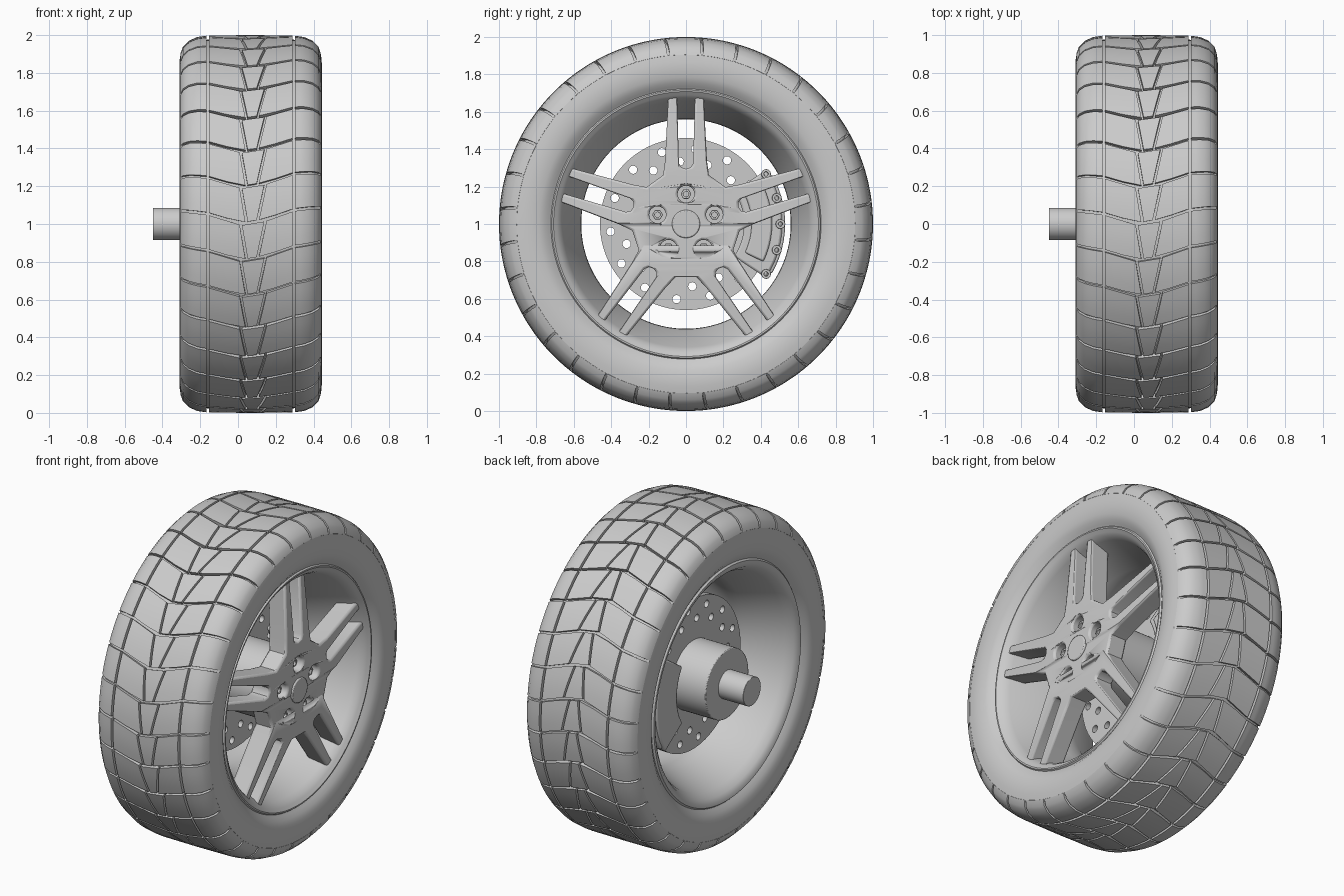
import bpy, bmesh, math
from math import sin, cos, pi, tau

if "Cube" in bpy.data.objects:
    bpy.data.objects.remove(bpy.data.objects["Cube"])

C = 0.067      # middle of the tyre along the axle (x axis)
PITCHES = 32   # tread repeats

def finish(name, mesh, angle=35):
    """Link a mesh as an object with clean normals and smooth shading."""
    bm = bmesh.new()
    bm.from_mesh(mesh)
    bmesh.ops.remove_doubles(bm, verts=bm.verts, dist=1e-5)
    bmesh.ops.recalc_face_normals(bm, faces=bm.faces)
    bm.to_mesh(mesh)
    bm.free()
    ob = bpy.data.objects.new(name, mesh)
    bpy.context.collection.objects.link(ob)
    bpy.ops.object.select_all(action='DESELECT')
    bpy.context.view_layer.objects.active = ob
    ob.select_set(True)
    bpy.ops.object.shade_smooth_by_angle(angle=math.radians(angle))
    return ob

def polar(x, r, t):
    return (x, -r * cos(t), 1 + r * sin(t))

def lathe(name, profile, n=128):
    """Revolve a closed (x, radius) profile about the axle."""
    m = len(profile)
    verts = [polar(x, r, tau * i / n) for i in range(n) for x, r in profile]
    faces = [(i * m + j, i * m + (j + 1) % m,
              (i + 1) % n * m + (j + 1) % m, (i + 1) % n * m + j)
             for i in range(n) for j in range(m)]
    mesh = bpy.data.meshes.new(name)
    mesh.from_pydata(verts, [], faces)
    return finish(name, mesh)

def circle(r, y=0, z=0, n=32):
    return [(y + r * cos(tau * i / n), z + r * sin(tau * i / n)) for i in range(n)]

def plate(name, loops, x0, x1, bevel=0, dish=None):
    """Extrude filled (y, z) outlines with holes from x0 to x1; z is relative to the hub."""
    cu = bpy.data.curves.new(name, 'CURVE')
    cu.dimensions, cu.fill_mode, cu.extrude = '2D', 'BOTH', (x1 - x0) / 2
    for loop in loops:
        sp = cu.splines.new('POLY')
        sp.points.add(len(loop) - 1)
        for p, (y, z) in zip(sp.points, loop):
            p.co = (y, z, 0, 1)
        sp.use_cyclic_u = True
    tmp = bpy.data.objects.new(name + "_curve", cu)
    bpy.context.collection.objects.link(tmp)
    dg = bpy.context.evaluated_depsgraph_get()
    mesh = bpy.data.meshes.new_from_object(tmp.evaluated_get(dg))
    bpy.data.objects.remove(tmp)
    for v in mesh.vertices:
        a, b, c = v.co
        x = (x0 + x1) / 2 + c
        if dish:
            x += dish(math.hypot(a, b))
        v.co = (x, a, 1 + b)
    ob = finish(name, mesh)
    if bevel:
        mod = ob.modifiers.new("Bevel", 'BEVEL')
        mod.width, mod.segments, mod.limit_method = bevel, 2, 'ANGLE'
        mod.angle_limit = math.radians(50)
        mod.use_clamp_overlap = False
    return ob

def lerp_table(tab, x):
    for (xa, ya), (xb, yb) in zip(tab, tab[1:]):
        if x <= xb:
            return ya + (yb - ya) * (x - xa) / (xb - xa)
    return tab[-1][1]

# Tyre carcass: groove floor plus sidewalls
SHOULDER = [(0.0, 1.0), (0.228, 0.998), (0.283, 0.99), (0.328, 0.97), (0.358, 0.94), (0.371, 0.905)]
def sink(d, r, depth=0.022):
    return d * (1 - 0.04 * (d / 0.37) ** 4), r - depth * (1 if d < 0.3 else 0.6)
half = [sink(d, r) for d, r in SHOULDER[1:5]] + [
    (0.370, 0.907), (0.376, 0.87), (0.377, 0.83), (0.371, 0.785),
    (0.360, 0.755), (0.345, 0.735), (0.332, 0.715)]
lathe("tyre_carcass", [(C + d, r) for d, r in half] + [(C - d, r) for d, r in reversed(half)])

# Tread blocks: five columns per pitch, following a V-shaped groove line
V_LINE = [(-0.31, 0.075), (-0.161, 0.055), (0.02, 0.0), (0.14, 0.02), (0.295, 0.075), (0.445, 0.095)]
sh = [0.235, 0.26, 0.283, 0.307, 0.328, 0.345, 0.358, 0.371]
COLUMNS = [  # x samples at the bottom and at the top of each block
    ([C - d for d in reversed(sh)],) * 2,
    ([-0.154, -0.06, 0.039], [-0.154, -0.06, 0.009]),
    ([0.051, 0.075, 0.099], [0.021, 0.08, 0.139]),
    ([0.111, 0.2, 0.288], [0.151, 0.22, 0.288]),
    ([C + d for d in sh],) * 2,
]
verts, faces = [], []
NV = 4
for k in range(PITCHES):
    for lo, hi in COLUMNS:
        n, base = len(lo), len(verts)
        for layer in (0, 1):
            for j in range(NV + 1):
                f = j / NV
                t0 = tau / PITCHES * (k + 0.035 + 0.93 * f)
                for a, b in zip(lo, hi):
                    x = a + (b - a) * f
                    d, s = abs(x - C), (1 if x > C else -1)
                    r = lerp_table(SHOULDER, d)
                    t = t0 + lerp_table(V_LINE, x)
                    if layer:
                        d, r = sink(d, r, 0.03)
                    verts.append(polar(C + s * d, r, t))
        L = n * (NV + 1)
        idx = lambda i, j, l: base + l * L + j * n + i
        for j in range(NV):
            for i in range(n - 1):
                q = [(i, j), (i + 1, j), (i + 1, j + 1), (i, j + 1)]
                faces.append([idx(*p, 0) for p in q])
                faces.append([idx(*p, 1) for p in reversed(q)])
        rim = ([(i, 0) for i in range(n)] + [(n - 1, j) for j in range(1, NV + 1)]
               + [(i, NV) for i in range(n - 2, -1, -1)] + [(0, j) for j in range(NV - 1, 0, -1)])
        for p, q in zip(rim, rim[1:] + rim[:1]):
            faces.append([idx(*q, 0), idx(*p, 0), idx(*p, 1), idx(*q, 1)])
mesh = bpy.data.meshes.new("tread_blocks")
mesh.from_pydata(verts, [], faces)
finish("tread_blocks", mesh)

# Wheel barrel with lips
lathe("wheel_barrel", [
    (0.402, 0.724), (0.412, 0.716), (0.412, 0.708), (0.398, 0.690), (0.385, 0.675), (0.355, 0.658),
    (0.12, 0.572), (0.08, 0.562), (0.03, 0.56), (-0.02, 0.568), (-0.22, 0.645), (-0.262, 0.672),
    (-0.278, 0.695), (-0.282, 0.715), (-0.272, 0.724), (-0.24, 0.705), (0.05, 0.66), (0.36, 0.705)])

# Five twin-pronged spokes around a hub with lug pockets
right = [(0, 0.295), (0.024, 0.302), (0.038, 0.325), (0.048, 0.69), (0.094, 0.69), (0.112, 0.34), (0.122, 0.262)]
spoke = [(-w, r) for w, r in reversed(right)] + right[1:]
star, pockets = [], []
for k in range(5):
    a = tau * k / 5
    star += [(w * cos(a) + r * sin(a), r * cos(a) - w * sin(a)) for w, r in spoke]
    pockets.append((0.16 * sin(a), 0.16 * cos(a)))
plate("spokes", [star] + [circle(0.045, y, z, 24) for y, z in pockets], 0.295, 0.415, 0.012,
      dish=lambda r: -0.03 * max(0, r - 0.25) / 0.44)
plate("centre_cap", [circle(0.075, n=48)], 0.36, 0.424, 0.006)
for i, (y, z) in enumerate(pockets):
    plate(f"lug_nut_{i+1}", [circle(0.029, y, z, 6), circle(0.014, y, z, 12)], 0.29, 0.385, 0.003)

# Drilled brake disc, hub and axle
holes = []
for i in range(14):
    for r, off in ((0.405, 0), (0.335, 0.5)):
        a = tau * (i + off) / 14 + 0.1
        holes.append(circle(0.022, r * cos(a), r * sin(a), 16))
plate("brake_disc", [circle(0.46, n=96)] + holes, -0.05, -0.005)
plate("disc_bell", [circle(0.215, n=64)], -0.03, 0.30, 0.006)
plate("rear_hub", [circle(0.21, n=64)], -0.28, -0.03, 0.005)
plate("axle_shaft", [circle(0.086, n=48)], -0.45, -0.27, 0.002)

# Brake caliper: two crescent halves joined by a bridge over the disc
def arc(r_in, r_out, half_deg, n=12):
    h = math.radians(half_deg)
    ang = [-h + 2 * h * i / n for i in range(n + 1)]
    return ([(r_out * cos(a), r_out * sin(a)) for a in ang]
            + [(r_in * cos(a), r_in * sin(a)) for a in reversed(ang)])
body = arc(0.31, 0.515, 34)
plate("caliper_front", [body], 0.01, 0.11, 0.012)
plate("caliper_rear", [body], -0.16, -0.065, 0.012)
plate("caliper_bridge", [arc(0.475, 0.53, 30)], -0.15, 0.09, 0.008)
plate("caliper_cover", [arc(0.35, 0.46, 26)], 0.10, 0.13, 0.01)
for i, deg in enumerate((-32, -16, 0, 16, 32)):
    a = math.radians(deg)
    plate(f"caliper_bolt_{i+1}", [circle(0.026, 0.505 * cos(a), 0.505 * sin(a), 16),
                                  circle(0.011, 0.505 * cos(a), 0.505 * sin(a), 12)], 0.03, 0.125, 0.003)
